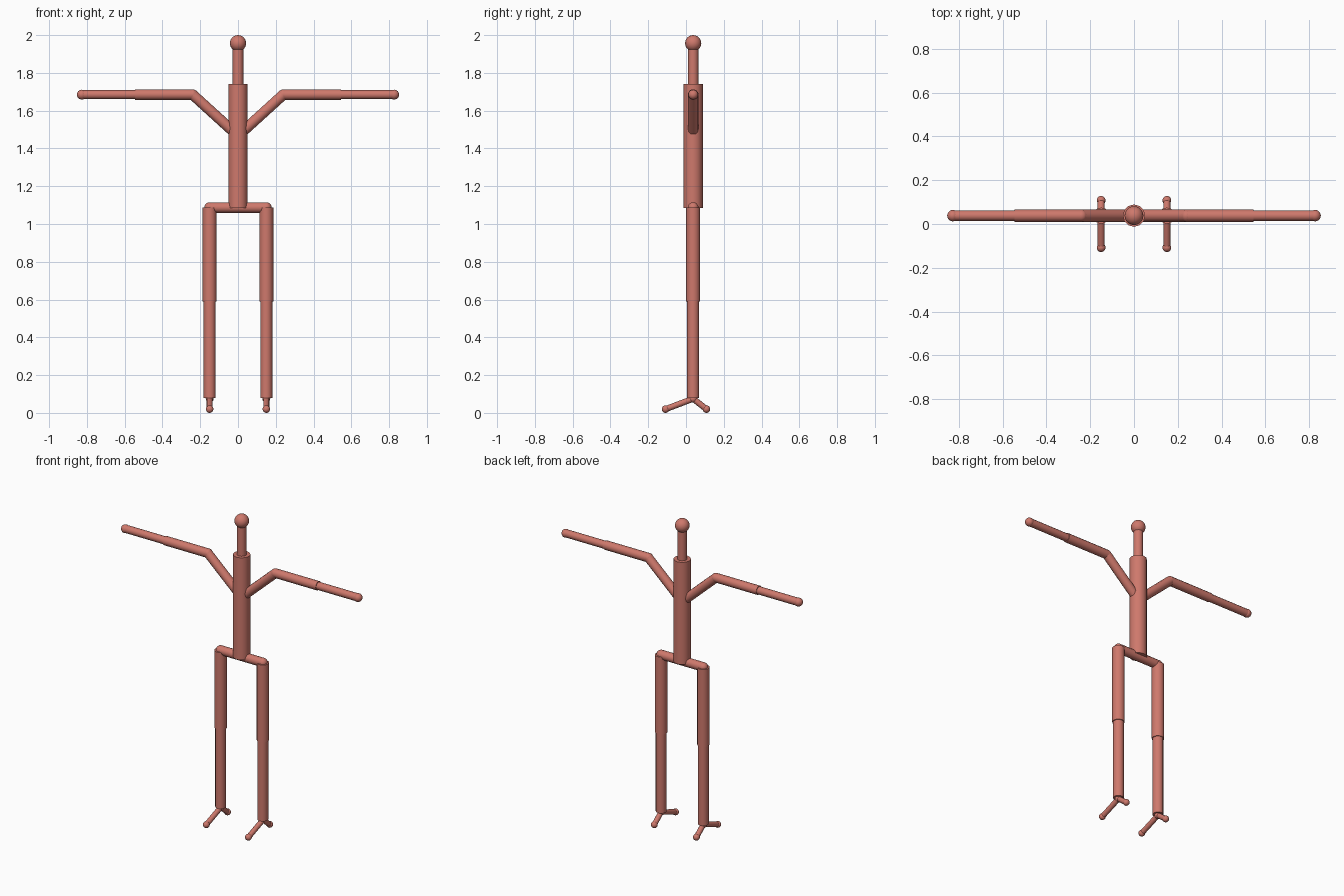
import bpy
import math
from mathutils import Vector

cube = bpy.data.objects.get("Cube")
if cube:
    bpy.data.objects.remove(cube, do_unlink=True)

clay = bpy.data.materials.new("salmon_clay")
clay.use_nodes = True
clay.diffuse_color = (0.62, 0.19, 0.15, 1)
clay.node_tree.nodes["Principled BSDF"].inputs["Base Color"].default_value = (0.62, 0.19, 0.15, 1)

Y = 0.038  # body axis depth


def finish(name):
    obj = bpy.context.object
    obj.name = name
    obj.data.materials.append(clay)
    bpy.ops.object.shade_smooth_by_angle(angle=math.radians(50))
    return obj


def rod(name, start, end, radius):
    """Capped cylinder between two points."""
    a, b = Vector(start), Vector(end)
    bpy.ops.mesh.primitive_cylinder_add(vertices=12, radius=radius, depth=(b - a).length,
                                        location=(a + b) / 2)
    bpy.context.object.rotation_euler = (b - a).to_track_quat("Z", "Y").to_euler()
    return finish(name)


def ball(name, centre, radius):
    bpy.ops.mesh.primitive_uv_sphere_add(segments=20, ring_count=12, radius=radius, location=centre)
    return finish(name)


# Head, neck, torso and hip bar
ball("head", (0, Y, 1.957), 0.043)
rod("neck", (0, Y, 1.72), (0, Y, 1.95), 0.028)
rod("torso", (0, Y, 1.085), (0, Y, 1.742), 0.051)
rod("hip_bar", (-0.148, Y, 1.087), (0.148, Y, 1.087), 0.028)

for side, s in (("left", 1), ("right", -1)):
    # Arm
    shoulder = (s * 0.24, Y, 1.685)
    elbow = (s * 0.545, Y, 1.685)
    hand = (s * 0.827, Y, 1.685)
    rod(side + "_collar", (0, Y, 1.467), shoulder, 0.028)
    ball(side + "_shoulder", shoulder, 0.028)
    rod(side + "_upper_arm", shoulder, elbow, 0.028)
    rod(side + "_forearm", elbow, hand, 0.024)
    ball(side + "_hand", hand, 0.026)

    # Leg
    x = s * 0.15
    ankle = (x, Y, 0.075)
    ball(side + "_hip", (x, Y, 1.087), 0.028)
    rod(side + "_thigh", (x, Y, 0.59), (x, Y, 1.087), 0.037)
    rod(side + "_shin", (x, Y, 0.08), (x, Y, 0.6), 0.032)
    ball(side + "_ankle", ankle, 0.021)

    # Foot with toe and heel
    for part, y in (("toe", -0.108), ("heel", 0.108)):
        tip = (x, y, 0.02)
        rod(side + "_" + part + "_bone", ankle, tip, 0.016)
        ball(side + "_" + part, tip, 0.02)
